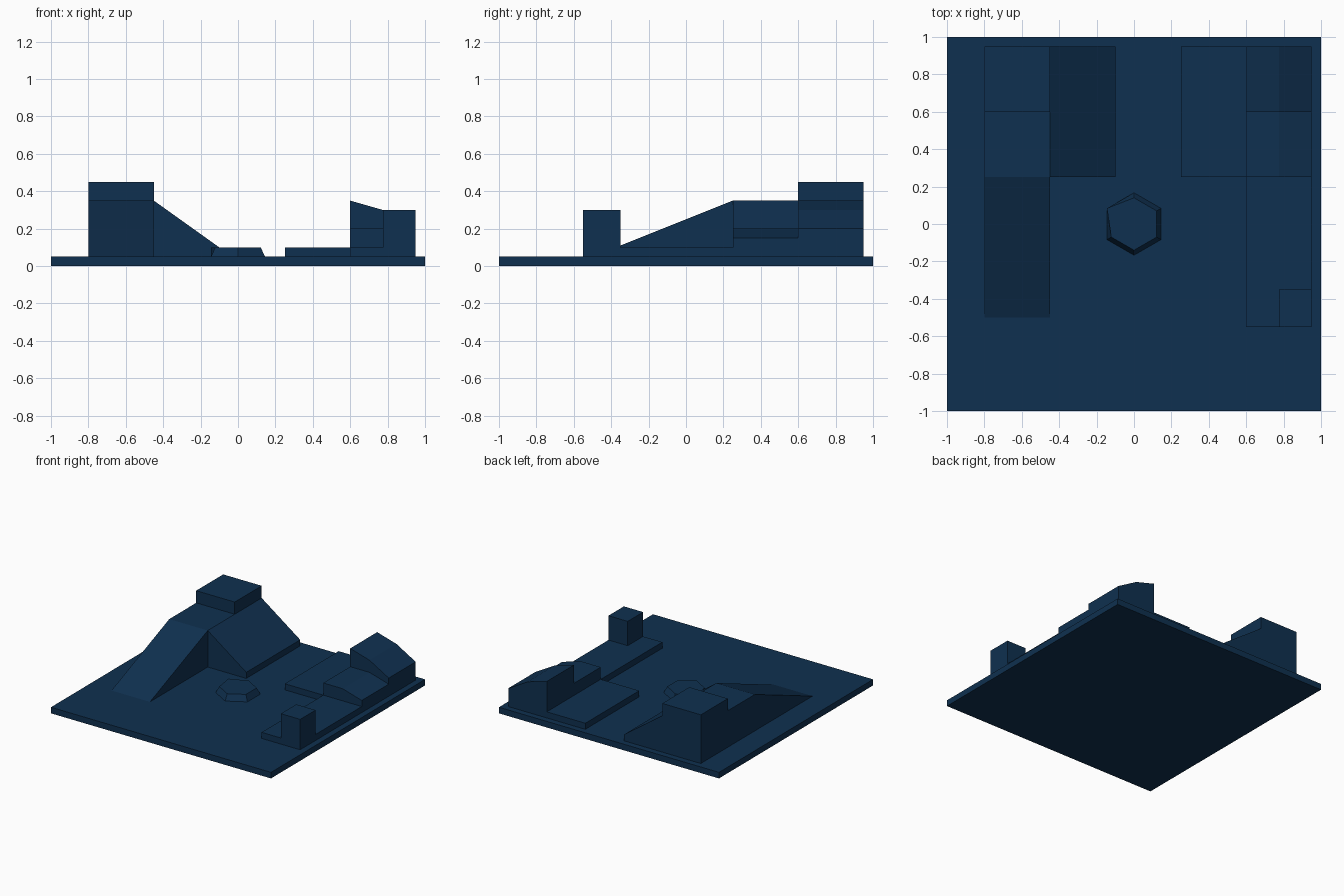
import bpy, bmesh, math
from mathutils import Vector

if "Cube" in bpy.data.objects:
    bpy.data.objects.remove(bpy.data.objects["Cube"])

navy = bpy.data.materials.new("navy blue")
navy.diffuse_color = (0.0048, 0.0296, 0.080, 1)
navy.use_nodes = True
navy.node_tree.nodes["Principled BSDF"].inputs["Base Color"].default_value = navy.diffuse_color


def finish(name, bm):
    bmesh.ops.recalc_face_normals(bm, faces=bm.faces[:])
    mesh = bpy.data.meshes.new(name)
    bm.to_mesh(mesh)
    bm.free()
    mesh.materials.append(navy)
    obj = bpy.data.objects.new(name, mesh)
    bpy.context.collection.objects.link(obj)
    return obj


def prism(name, profile, lo, hi, axis="y"):
    """Extrude a 2D profile along y (profile is x,z) or x (profile is y,z)."""
    bm = bmesh.new()
    if axis == "y":
        pts = [(a, lo, z) for a, z in profile]
        step = Vector((0, hi - lo, 0))
    else:
        pts = [(lo, a, z) for a, z in profile]
        step = Vector((hi - lo, 0, 0))
    face = bm.faces.new([bm.verts.new(p) for p in pts])
    # keep the starting cap so the prism is closed
    ext = bmesh.ops.extrude_face_region(bm, geom=[face], use_keep_orig=True)
    verts = [v for v in ext["geom"] if isinstance(v, bmesh.types.BMVert)]
    bmesh.ops.translate(bm, vec=step, verts=verts)
    return finish(name, bm)


def box(name, x0, x1, y0, y1, z0, z1):
    return prism(name, [(x0, z0), (x1, z0), (x1, z1), (x0, z1)], y0, y1)


G = 0.05  # top of the base plate

# Ground plate
box("base_plate", -1, 1, -1, 1, 0, G)

# Left mound: raised platform, top block, front ramp and side ramp
prism("platform_with_front_ramp",
      [(-0.5, G), (0.95, G), (0.95, 0.45), (0.6, 0.45), (0.6, 0.35), (0.25, 0.35)],
      -0.8, -0.45, "x")
prism("side_ramp", [(-0.45, G), (-0.1, G), (-0.1, 0.1), (-0.45, 0.35)], 0.25, 0.95)

# Right side: low slabs, corner pillar and two sloped blocks
box("inner_slab", 0.25, 0.6, 0.25, 0.95, G, 0.1)
box("long_slab", 0.6, 0.95, -0.55, 0.25, G, 0.1)
box("corner_pillar", 0.775, 0.95, -0.55, -0.35, 0.1, 0.3)
prism("low_sloped_block",
      [(0.6, G), (0.95, G), (0.95, 0.15), (0.775, 0.2), (0.6, 0.2)], 0.25, 0.6)
prism("tall_sloped_block",
      [(0.6, G), (0.95, G), (0.95, 0.2), (0.775, 0.3), (0.6, 0.35)], 0.6, 0.95)

# Central six-sided pad with tapered sides
bm = bmesh.new()
rings = []
for r, z in ((0.167, G), (0.14, 0.1)):
    rings.append([bm.verts.new((r * math.cos(math.radians(30 + 60 * i)),
                                r * math.sin(math.radians(30 + 60 * i)), z))
                  for i in range(6)])
bottom, top = rings
# back-left top corner stands straight above its foot
top[2].co.x, top[2].co.y = bottom[2].co.x, bottom[2].co.y
bm.faces.new(bottom)
bm.faces.new(top)
for i in range(6):
    j = (i + 1) % 6
    bm.faces.new((bottom[i], bottom[j], top[j], top[i]))
finish("centre_pad", bm)
